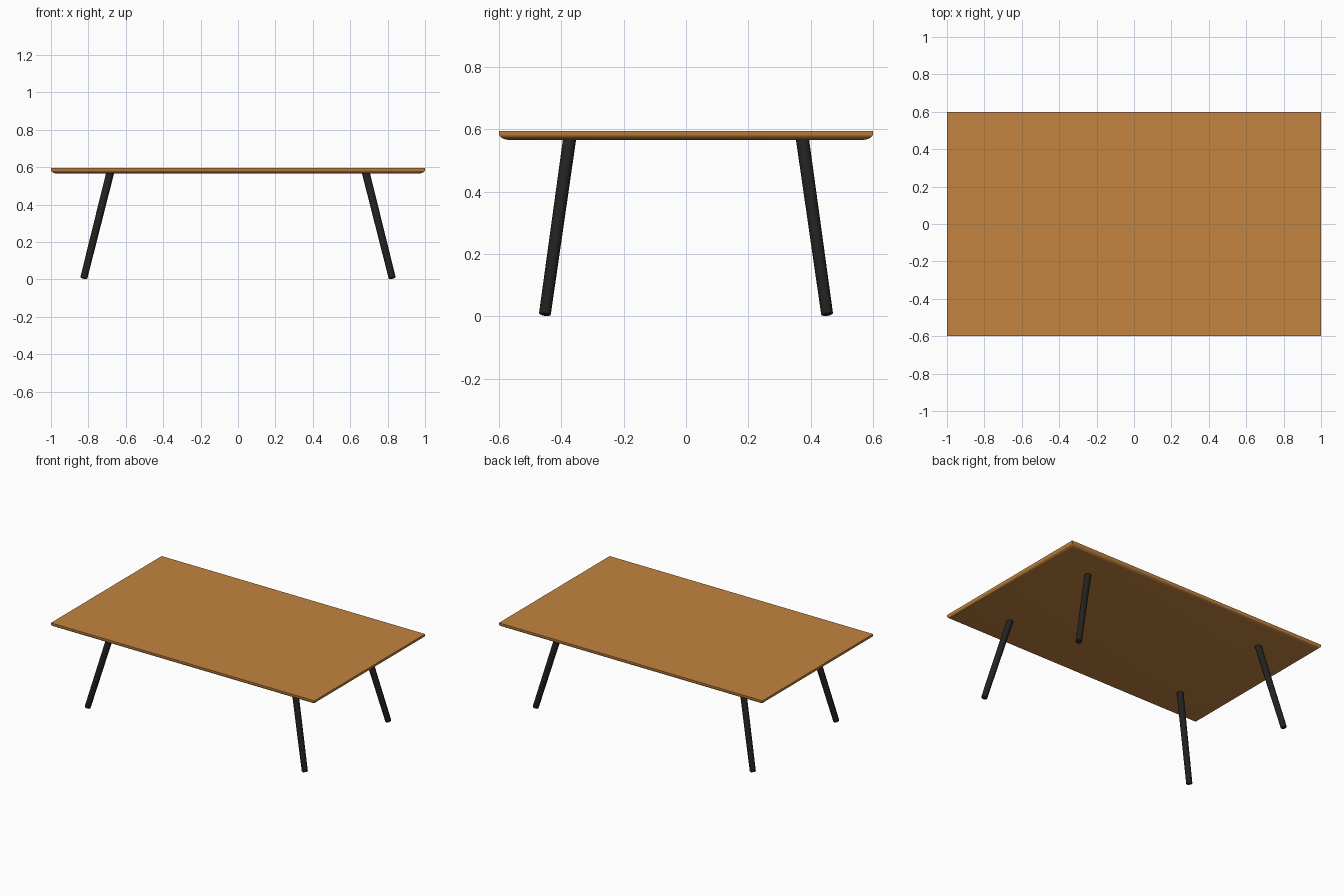
import bpy, bmesh
from mathutils import Vector

if "Cube" in bpy.data.objects:
    bpy.data.objects.remove(bpy.data.objects["Cube"])


def material(name, color):
    m = bpy.data.materials.new(name)
    m.diffuse_color = (*color, 1)
    m.use_nodes = True
    m.node_tree.nodes["Principled BSDF"].inputs["Base Color"].default_value = m.diffuse_color
    return m


def finish(bm, name, mat, angle):
    bmesh.ops.recalc_face_normals(bm, faces=bm.faces[:])
    me = bpy.data.meshes.new(name)
    bm.to_mesh(me)
    bm.free()
    ob = bpy.data.objects.new(name, me)
    bpy.context.collection.objects.link(ob)
    me.materials.append(mat)
    bpy.ops.object.select_all(action='DESELECT')
    ob.select_set(True)
    bpy.context.view_layer.objects.active = ob
    bpy.ops.object.shade_smooth_by_angle(angle=angle)
    return ob


wood = material("wood", (0.54, 0.23, 0.05))
black = material("black_metal", (0.017, 0.016, 0.015))

# Table top: crisp upper edge, underside rounded inwards (inset, z)
profile = [(0, 0.595), (0, 0.583), (0.003, 0.577), (0.009, 0.572),
           (0.018, 0.568), (0.028, 0.566)]
bm = bmesh.new()
rings = []
for inset, z in profile:
    x, y = 1 - inset, 0.6 - inset
    rings.append([bm.verts.new((sx * x, sy * y, z))
                  for sx, sy in ((-1, -1), (1, -1), (1, 1), (-1, 1))])
for a, b in zip(rings, rings[1:]):
    for i in range(4):
        j = (i + 1) % 4
        bm.faces.new((a[i], a[j], b[j], b[i]))
bm.faces.new(rings[0])
bm.faces.new(rings[-1])
finish(bm, "table_top", wood, 0.6)


# Splayed round legs, slightly tapered, with a softened foot
def leg(name, sx, sy):
    foot = Vector((sx * 0.825, sy * 0.453, 0.005))
    head = Vector((sx * 0.683, sy * 0.373, 0.572))
    axis = head - foot
    bm = bmesh.new()
    bmesh.ops.create_cone(bm, cap_ends=True, segments=24, radius1=0.019,
                          radius2=0.021, depth=axis.length)
    rim = [e for e in bm.edges if all(v.co.z < 0 for v in e.verts)]
    bmesh.ops.bevel(bm, geom=rim, offset=0.004, segments=2, profile=0.5,
                    affect='EDGES')
    bm.transform(axis.to_track_quat('Z', 'Y').to_matrix().to_4x4())
    bmesh.ops.translate(bm, verts=bm.verts[:], vec=(foot + head) / 2)
    finish(bm, name, black, 0.6)


for sy, depth_side in ((-1, "front"), (1, "back")):
    for sx, side in ((-1, "left"), (1, "right")):
        leg(f"{depth_side}_{side}_leg", sx, sy)
